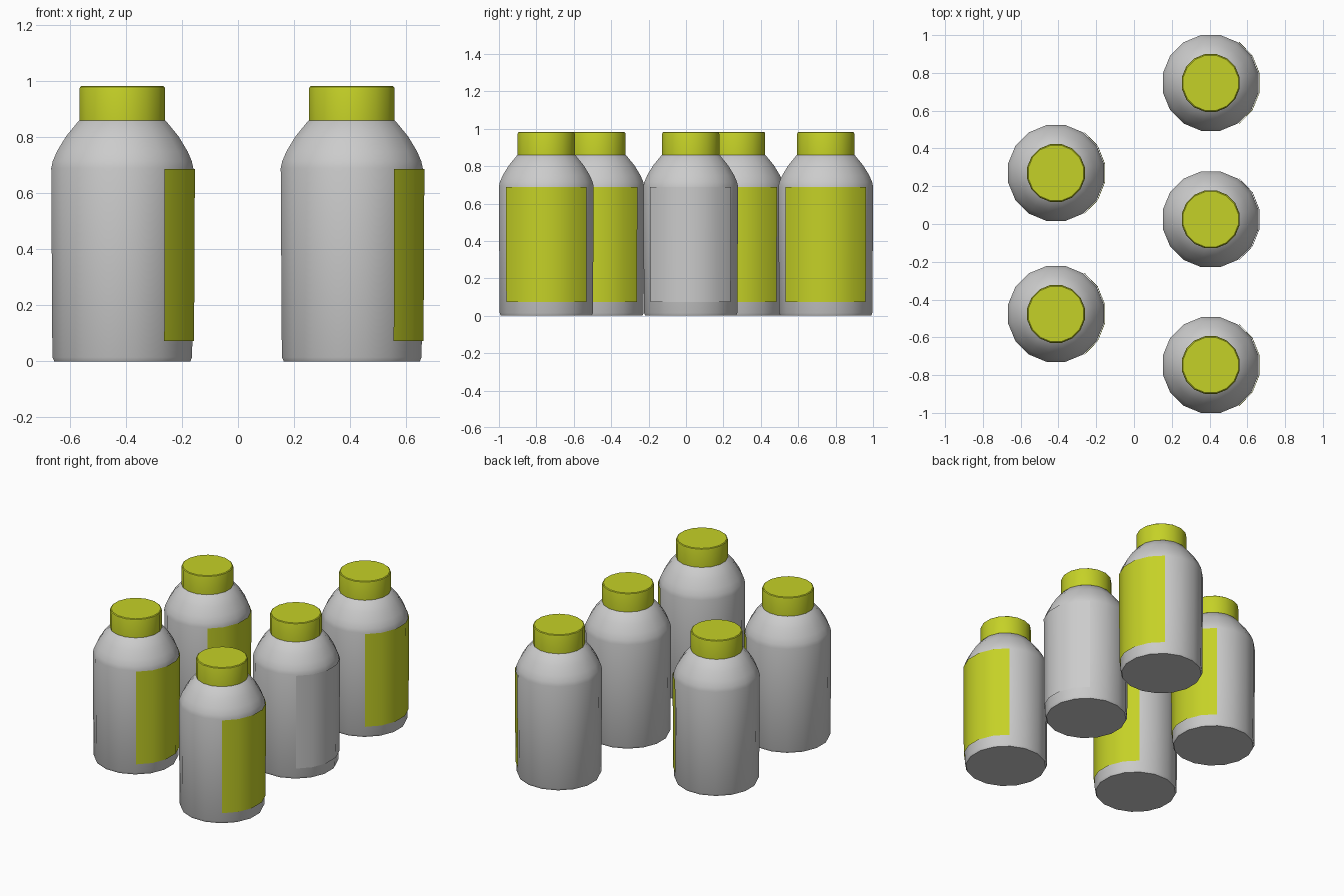
import bpy, bmesh, math

if "Cube" in bpy.data.objects:
    bpy.data.objects.remove(bpy.data.objects["Cube"])

SIDES = 16
HALF = math.pi / SIDES
K = 1 / math.cos(HALF)      # flat-to-flat radius -> corner radius

lime = bpy.data.materials.new("lime")
lime.diffuse_color = (0.56, 0.64, 0.02, 1)
lime.use_nodes = True
lime.node_tree.nodes["Principled BSDF"].inputs["Base Color"].default_value = lime.diffuse_color


def finish(bm, name, loc, mat=None, angle=35):
    mesh = bpy.data.meshes.new(name)
    bm.to_mesh(mesh)
    bm.free()
    ob = bpy.data.objects.new(name, mesh)
    bpy.context.collection.objects.link(ob)
    ob.location = loc
    if mat:
        mesh.materials.append(mat)
    bpy.ops.object.select_all(action='DESELECT')
    ob.select_set(True)
    bpy.context.view_layer.objects.active = ob
    bpy.ops.object.shade_smooth_by_angle(angle=math.radians(angle))
    return ob


def lathe(name, profile, loc, mat=None):
    """Closed turned solid from (radius, z) points, flats facing the axes."""
    bm = bmesh.new()
    rings = []
    for r, z in profile:
        rings.append([bm.verts.new((r * K * math.cos(HALF * (2 * i + 1)),
                                    r * K * math.sin(HALF * (2 * i + 1)), z))
                      for i in range(SIDES)])
    for a, b in zip(rings, rings[1:]):
        for i in range(SIDES):
            j = (i + 1) % SIDES
            bm.faces.new((a[i], a[j], b[j], b[i]))
    bm.faces.new(rings[0][::-1])
    bm.faces.new(rings[-1])
    return finish(bm, name, loc, mat)


def label(name, loc, mat):
    """Curved sticker wrapped round the +x side."""
    bm = bmesh.new()
    span, n = math.radians(55), 5
    cols = []
    for i in range(n + 1):
        a = -span + 2 * span * i / n
        cols.append([bm.verts.new((r * math.cos(a), r * math.sin(a), z))
                     for r, z in ((0.261, 0.073), (0.264, 0.687))])
    for p, q in zip(cols, cols[1:]):
        bm.faces.new((p[0], q[0], q[1], p[1]))
    return finish(bm, name, loc, mat)


BODY = [(0.2425, 0), (0.2495, 0.015), (0.2535, 0.69), (0.248, 0.715),
        (0.233, 0.75), (0.201, 0.803), (0.156, 0.858), (0.14, 0.865)]
CAP = [(0.153, 0.86), (0.153, 0.972), (0.151, 0.979), (0.146, 0.983)]

# x, y, label material
BOTTLES = [(-0.413, 0.27, lime), (-0.413, -0.476, lime),
           (0.406, 0.747, lime), (0.406, 0.025, None), (0.406, -0.747, lime)]

for k, (x, y, mat) in enumerate(BOTTLES, 1):
    lathe(f"bottle_body_{k}", BODY, (x, y, 0))
    lathe(f"bottle_cap_{k}", CAP, (x, y, 0), lime)
    label(f"bottle_label_{k}", (x, y, 0), mat)
